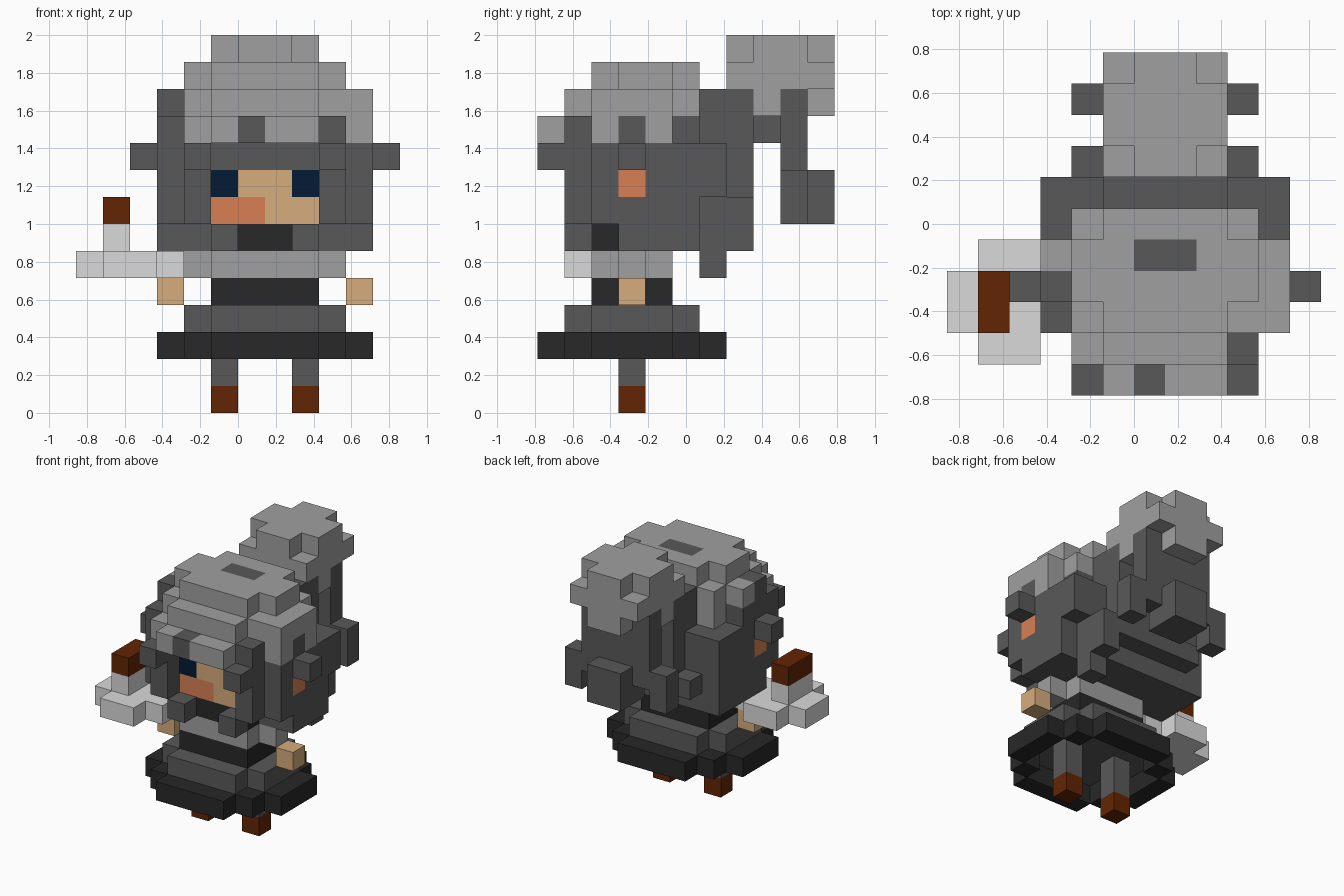
import bpy
import bmesh

if "Cube" in bpy.data.objects:
    bpy.data.objects.remove(bpy.data.objects["Cube"], do_unlink=True)

U = 2.0 / 14                      # edge of one block
ORIGIN = (-6 * U, -5.5 * U, 0.0)  # corner of the 12 x 11 x 14 block grid


def material(name, hex_code):
    def lin(c):
        c /= 255
        return c / 12.92 if c <= 0.04045 else ((c + 0.055) / 1.055) ** 2.4
    rgb = [lin(int(hex_code[i:i + 2], 16)) for i in (0, 2, 4)]
    m = bpy.data.materials.new(name)
    m.use_nodes = True
    m.diffuse_color = (*rgb, 1)
    bsdf = m.node_tree.nodes["Principled BSDF"]
    bsdf.inputs["Base Color"].default_value = (*rgb, 1)
    bsdf.inputs["Roughness"].default_value = 0.9
    return m


LIGHT = material("light_grey", "A0A0A0")
DARK = material("dark_grey", "595959")
BLACK = material("charcoal", "282828")
SILVER = material("silver", "DADADA")
BROWN = material("brown", "622503")
SKIN = material("skin", "D6AD7D")
BLUSH = material("blush", "D88053")
NAVY = material("navy", "031B35")

parts = {}   # part name -> material
cells = {}   # block -> part name; later parts replace earlier ones


def part(name, mat, *boxes, mirror=False):
    """Fill inclusive block ranges ((x0, x1), (y0, y1), (z0, z1))."""
    parts[name] = mat
    for box in boxes:
        (x0, x1), (y0, y1), (z0, z1) = [(r, r) if isinstance(r, int) else r for r in box]
        for x in range(x0, x1 + 1):
            for y in range(y0, y1 + 1):
                for z in range(z0, z1 + 1):
                    cells[x, y, z] = name
                    if mirror:
                        cells[13 - x, y, z] = name


# Legs and shoes
part("shoes", BROWN, (5, 3, 0), mirror=True)
part("legs", DARK, (5, 3, (1, 2)), mirror=True)

# Skirt with a hollow hem
part("skirt", DARK, ((5, 8), (1, 5), 3), ((4, 9), (2, 4), 3))
part("skirt_hem", BLACK, ((5, 8), 0, 2), ((5, 8), 6, 2), (4, 1, 2), (4, 5, 2),
     (3, (2, 4), 2), (9, 1, 2), (9, 5, 2), (10, (2, 4), 2))

# Torso, arms and hands
part("waist", BLACK, ((5, 8), (2, 4), 4))
part("top", LIGHT, ((5, 8), (2, 4), 5), ((4, 9), 3, 5))
part("neck", BLACK, ((5, 8), (2, 4), 6))
part("hands", SKIN, (3, 3, 4), mirror=True)

# Carried round vessel with a handle
part("vessel", SILVER, ((0, 3), (2, 3), 5), ((1, 2), (1, 4), 5), (1, (2, 3), 6))
part("vessel_handle", BROWN, (1, (2, 3), 7))

# Lower hair: band above the face, side locks and back
part("hair_under", DARK,
     ((3, 10), (2, 6), 9), ((2, 11), 3, 9),
     ((5, 8), 7, (7, 11)), ((5, 8), 6, (10, 11)), ((5, 8), (3, 6), (7, 8)),
     ((5, 8), (5, 6), 6))
part("hair_sides", DARK,
     (4, (0, 1), 9), (4, 1, (7, 8)), (5, 1, 6), ((3, 4), 2, (7, 8)),
     ((3, 4), (3, 5), (6, 8)), (4, 6, (6, 8)), (3, 6, 8), (4, 7, 7), mirror=True)
part("hair_tips", DARK, (3, 6, (6, 7)), (9, 7, 6), (9, 6, 5))

# Face
part("face", SKIN, ((5, 8), 2, (7, 8)))
part("cheek", BLUSH, ((5, 6), 2, 7))
part("eyes", NAVY, (5, 2, 8), mirror=True)
part("ears", BLUSH, (3, 3, 8), mirror=True)

# Upper hair cap in stepped layers
part("hair_cap", LIGHT,
     ((5, 8), 0, 10), ((4, 8), 1, 10), ((4, 9), (2, 5), (10, 11)),
     ((5, 8), 1, 11), (10, (2, 4), (10, 11)), (3, 4, 11),
     ((5, 8), (2, 5), 12), ((4, 9), (3, 4), 12))
part("hair_streaks", DARK, (6, 0, 10), (9, 1, 10), (3, 2, 10), (3, 3, (10, 11)),
     (3, 4, 10), (10, 3, 10), (9, 5, 10))
part("hair_clip", DARK, ((6, 7), 4, 12))

# Bun behind the head with a hanging tail
part("bun", LIGHT, ((5, 8), (7, 10), 12),
     ((5, 8), (8, 9), 11), ((6, 7), 10, 11),
     ((5, 8), (8, 9), 13), ((6, 7), (7, 10), 13))
part("hair_tail", DARK, ((5, 8), 9, (8, 11)), ((6, 7), 8, 10),
     (4, 9, (7, 8)), (9, 9, (7, 8)), ((6, 7), (9, 10), (7, 8)))

# Build each part from the exposed faces of its blocks
for name, mat in parts.items():
    bm = bmesh.new()
    for cell in [c for c, owner in cells.items() if owner == name]:
        for axis in range(3):
            for side in (0, 1):
                near = list(cell)
                near[axis] += 2 * side - 1
                if tuple(near) in cells:
                    continue
                ring = [(0, 0), (1, 0), (1, 1), (0, 1)]
                verts = []
                for a, b in (ring if side else ring[::-1]):
                    p = list(cell)
                    p[axis] += side
                    p[(axis + 1) % 3] += a
                    p[(axis + 2) % 3] += b
                    verts.append(bm.verts.new([o + U * v for o, v in zip(ORIGIN, p)]))
                bm.faces.new(verts)
    bmesh.ops.remove_doubles(bm, verts=bm.verts, dist=1e-4)
    mesh = bpy.data.meshes.new(name)
    bm.to_mesh(mesh)
    bm.free()
    mesh.materials.append(mat)
    bpy.context.collection.objects.link(bpy.data.objects.new(name, mesh))
